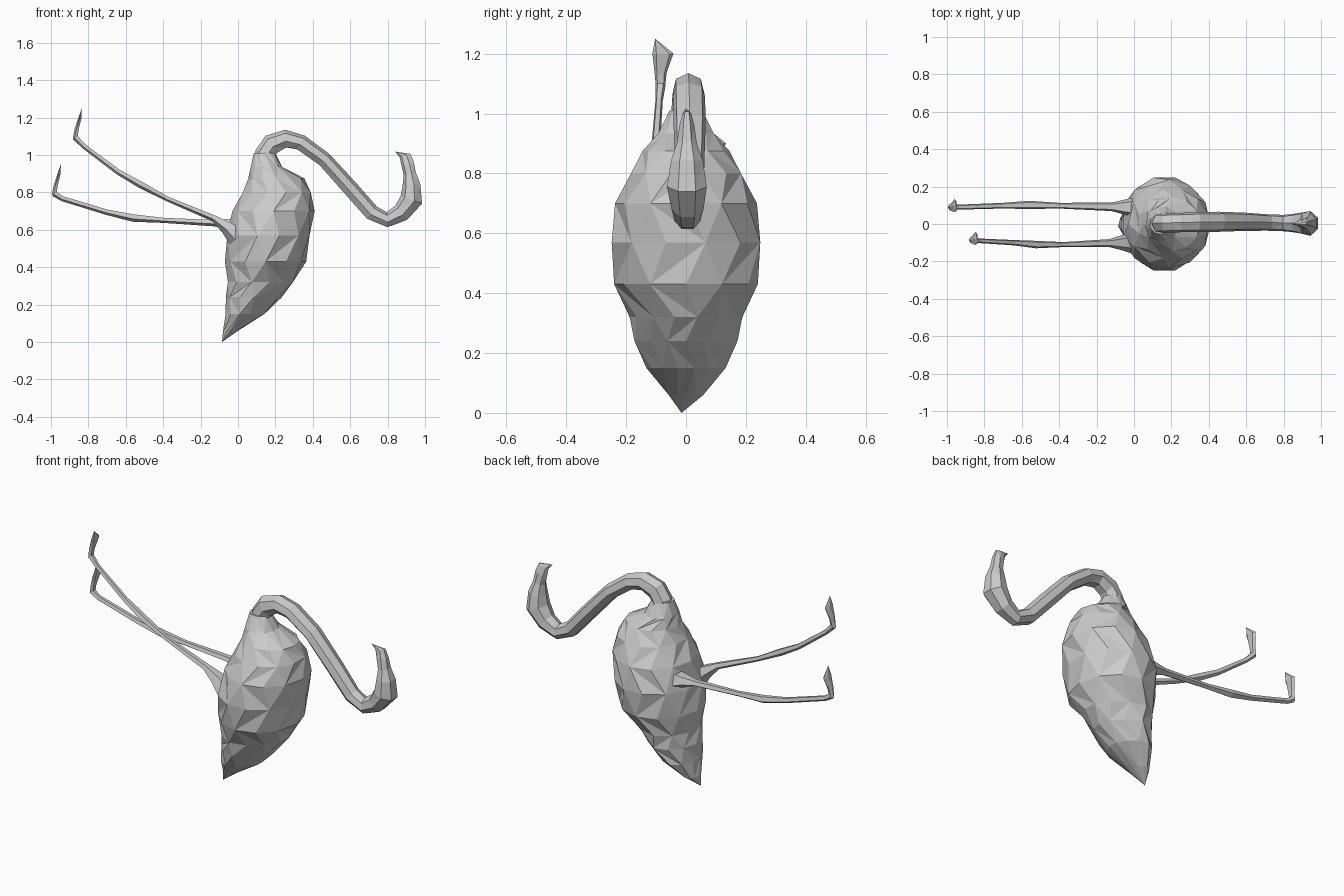
import bpy, bmesh, math
from mathutils import Vector


def skin(name, rings, start=None, end=None):
    """Skin equal-sized rings of points; ends close to a point or a flat cap."""
    bm = bmesh.new()
    loops = [[bm.verts.new(p) for p in ring] for ring in rings]
    n = len(loops[0])
    for i, (a, b) in enumerate(zip(loops, loops[1:])):
        for k in range(n):
            m = (k + 1) % n
            if (i + k) % 2:
                bm.faces.new((a[k], a[m], b[m]))
                bm.faces.new((a[k], b[m], b[k]))
            else:
                bm.faces.new((a[k], a[m], b[k]))
                bm.faces.new((a[m], b[m], b[k]))
    for loop, tip in ((loops[0], start), (loops[-1], end)):
        if tip:
            v = bm.verts.new(tip)
            for k in range(n):
                bm.faces.new((loop[k], loop[(k + 1) % n], v))
        else:
            bm.faces.new(loop)
    bmesh.ops.recalc_face_normals(bm, faces=bm.faces)
    mesh = bpy.data.meshes.new(name)
    bm.to_mesh(mesh)
    bm.free()
    obj = bpy.data.objects.new(name, mesh)
    bpy.context.collection.objects.link(obj)
    return obj


def tube(name, stations, sides, end=None):
    """Stations are (x, y, z, half thickness in the xz plane, half width in y)."""
    centres = [Vector(s[:3]) for s in stations]
    rings = []
    for i, (x, y, z, r, w) in enumerate(stations):
        t = centres[min(i + 1, len(centres) - 1)] - centres[max(i - 1, 0)]
        side = Vector((-t.z, 0, t.x)).normalized()
        ring = []
        for k in range(sides):
            a = 2 * math.pi * k / sides
            ring.append(centres[i] + side * (r * math.cos(a)) + Vector((0, w * math.sin(a), 0)))
        rings.append(ring)
    return skin(name, rings, end=end)


# Body: horizontal rings (z, left x, right x, half width, belly pinch under the wings)
body = [
    (0.06, -0.08, 0.00, 0.058, 0.0),
    (0.15, -0.07, 0.145, 0.137, 0.25),
    (0.24, -0.065, 0.235, 0.172, 0.30),
    (0.32, -0.06, 0.30, 0.195, 0.25),
    (0.43, -0.07, 0.365, 0.24, 0.0),
    (0.57, -0.065, 0.39, 0.257, 0.0),
    (0.70, -0.03, 0.41, 0.237, 0.0),
    (0.80, 0.02, 0.395, 0.19, 0.0),
    (0.875, 0.055, 0.355, 0.145, 0.0),
    (0.935, 0.065, 0.24, 0.095, 0.0),
    (1.01, 0.085, 0.20, 0.055, 0.0),
]
rings = []
for i, (z, xl, xr, w, pinch) in enumerate(body):
    ring = []
    for k in range(12):
        a = 2 * math.pi * (k + 0.5 * (i % 2)) / 12
        c, s = math.cos(a), math.sin(a)
        y = w * s * (1 - pinch * max(0, c) ** 0.5)
        ring.append(((xl + xr) / 2 + (xr - xl) / 2 * c, y, z))
    rings.append(ring)
skin("body", rings, start=(-0.085, -0.015, 0.0))

# Neck
tube("neck", [
    (0.15, 0.005, 0.93, 0.06, 0.065),
    (0.15, 0.005, 1.01, 0.058, 0.055),
    (0.18, 0.005, 1.055, 0.058, 0.053),
    (0.255, 0.008, 1.085, 0.05, 0.053),
    (0.335, 0.01, 1.065, 0.044, 0.055),
    (0.46, 0.012, 0.975, 0.042, 0.055),
    (0.60, 0.012, 0.82, 0.044, 0.05),
    (0.715, 0.008, 0.69, 0.044, 0.045),
    (0.80, 0.005, 0.65, 0.04, 0.045),
    (0.86, 0.005, 0.68, 0.042, 0.05),
], 7)

# Head and bent bill
tube("head", [
    (0.80, 0.005, 0.65, 0.039, 0.044),
    (0.875, 0.005, 0.69, 0.052, 0.055),
    (0.93, 0.003, 0.76, 0.064, 0.068),
    (0.93, 0.003, 0.84, 0.05, 0.055),
    (0.92, 0.003, 0.90, 0.035, 0.034),
    (0.908, 0.003, 0.955, 0.036, 0.026),
    (0.895, 0.003, 0.998, 0.032, 0.015),
], 7, end=(0.84, 0.0, 1.018))

# Legs: paths of (x, y, z, half thickness, half width), each ending at an ankle
upper_leg = [
    (0.0, -0.10, 0.56, 0.06, 0.06),
    (-0.06, -0.10, 0.615, 0.038, 0.042),
    (-0.13, -0.102, 0.663, 0.019, 0.022),
    (-0.375, -0.11, 0.765, 0.014, 0.014),
    (-0.52, -0.11, 0.842, 0.020, 0.021),
    (-0.64, -0.10, 0.91, 0.016, 0.015),
    (-0.82, -0.09, 1.045, 0.014, 0.013),
    (-0.87, -0.085, 1.095, 0.017, 0.017),
]
lower_leg = [
    (0.02, 0.09, 0.62, 0.065, 0.06),
    (-0.05, 0.09, 0.63, 0.035, 0.042),
    (-0.12, 0.092, 0.637, 0.019, 0.024),
    (-0.40, 0.098, 0.652, 0.015, 0.016),
    (-0.56, 0.102, 0.665, 0.022, 0.023),
    (-0.70, 0.098, 0.695, 0.016, 0.016),
    (-0.94, 0.09, 0.768, 0.015, 0.014),
    (-0.982, 0.09, 0.795, 0.018, 0.018),
]
for name, leg in (("raised", upper_leg), ("lowered", lower_leg)):
    tube(name + "_leg", leg, 5)
    # Foot: thin blade that widens and then closes to a toe point
    x, y, z = leg[-1][:3]
    tube(name + "_foot", [
        (x, y, z - 0.01, 0.014, 0.016),
        (x + 0.008, y, z + 0.04, 0.012, 0.021),
        (x + 0.026, y + 0.008, z + 0.105, 0.009, 0.037),
    ], 5, end=(x + 0.035, y - 0.018, z + 0.155))
